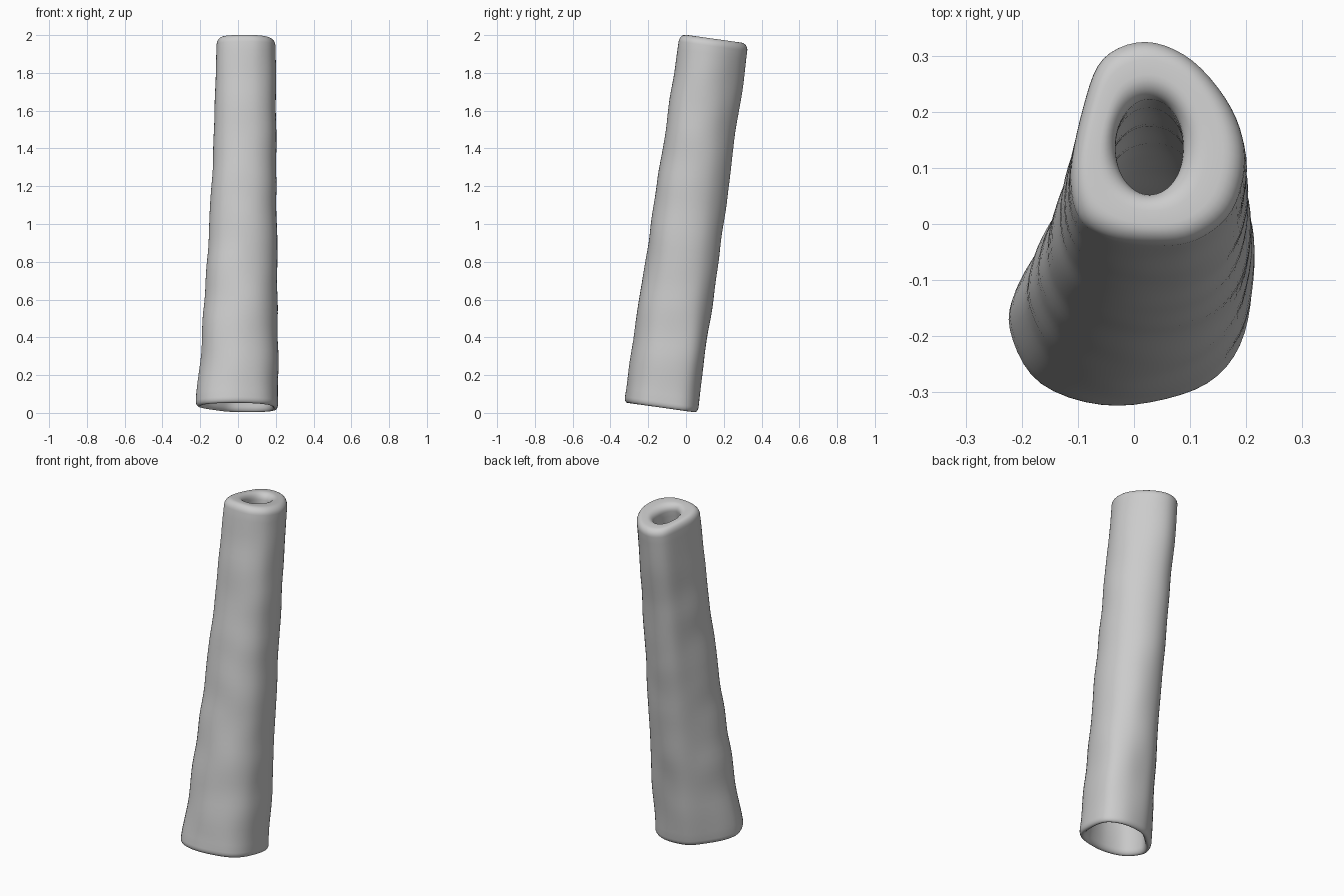
import bpy, bmesh, math
from mathutils import Vector, noise

if "Cube" in bpy.data.objects:
    bpy.data.objects.remove(bpy.data.objects["Cube"])

SIDES = 60
RINGS = 44
TILT = 0.14

# Outer cross-sections, anticlockwise from the left (+x) side
BOTTOM = [(.215, -.1), (.2, 0), (.13, .05), (.03, .06), (-.06, .04), (-.145, -.03),
          (-.205, -.11), (-.22, -.19), (-.165, -.285), (-.03, -.33), (.11, -.3), (.19, -.22)]
TOP = [(.2, .12), (.175, .21), (.105, .295), (.02, .33), (-.055, .3), (-.09, .21),
       (-.11, .1), (-.095, .02), (-.045, -.018), (.03, -.032), (.11, -.022), (.175, .03)]


def smooth_loop(points):
    """Resample a closed outline with a Catmull-Rom curve."""
    pts = [Vector(p) for p in points]
    n = len(pts)
    out = []
    for k in range(SIDES):
        i, u = divmod(k * n / SIDES, 1)
        i = int(i)
        a, b, c, d = (pts[(i + j) % n] for j in (-1, 0, 1, 2))
        out.append(b + (c - a) * (u / 2) + (2 * a - 5 * b + 4 * c - d) * (u * u / 2)
                   + (3 * b - a - 3 * c + d) * (u ** 3 / 2))
    return out


outer_low, outer_high = smooth_loop(BOTTOM), smooth_loop(TOP)
low_mid, high_mid = Vector((0, -.13)), Vector((.04, .145))

# Bore: a thin wall at the foot, a small oval at the top
inner_low = [p - (p - low_mid).normalized() * .035 for p in outer_low]
inner_high = [Vector((.028 + .062 * math.cos(a), .142 + .086 * math.sin(a)))
              for a in (math.tau * k / SIDES for k in range(SIDES))]


def blend(low, high, t):
    tx = t + .45 * t * (1 - t)
    return Vector((low.x + (high.x - low.x) * tx, low.y + (high.y - low.y) * t))


def ring(t, inward):
    """One closed ring; inward runs from 0 (outside) to 1 (bore)."""
    mid = blend(low_mid, high_mid, t)
    coords = []
    for k in range(SIDES):
        p = blend(outer_low[k], outer_high[k], t).lerp(
            blend(inner_low[k], inner_high[k], t), inward)
        z = .028 + 1.953 * t - TILT * (p.y - mid.y)
        # Gentle hand-formed unevenness
        bump = noise.noise(Vector((p.x * 5, p.y * 5, z * 5))) * .007
        p = p + (p - mid).normalized() * bump
        coords.append((p.x, p.y, z))
    return coords


# Path around the wall: up the outside, over the lip, down the bore, under the foot
path = [(.015 + .965 * i / RINGS, 0) for i in range(RINGS + 1)]
for i in range(1, 7):
    a = math.pi / 2 * i / 6
    path.append((.98 + .02 * math.sin(a), .36 * (1 - math.cos(a))))
path.append((1, .5))
for i in range(7):
    a = math.pi / 2 * i / 6
    path.append((.98 + .02 * math.cos(a), .62 + .38 * math.sin(a)))
path += [(.965 - .95 * i / RINGS, 1) for i in range(RINGS + 1)]
for i in range(1, 10):
    a = math.pi * i / 10
    path.append((.015 - .015 * math.sin(a), .5 + .5 * math.cos(a)))

bm = bmesh.new()
loops = [[bm.verts.new(c) for c in ring(t, f)] for t, f in path]
for i, lower in enumerate(loops):
    upper = loops[(i + 1) % len(loops)]
    for k in range(SIDES):
        j = (k + 1) % SIDES
        bm.faces.new((lower[k], lower[j], upper[j], upper[k]))
bmesh.ops.recalc_face_normals(bm, faces=bm.faces)

mesh = bpy.data.meshes.new("hollow_tube")
bm.to_mesh(mesh)
bm.free()
mesh.shade_smooth()

# Plain grey surface
grey = bpy.data.materials.new("plain_grey")
grey.use_nodes = True
colour = (.6, .6, .6, 1)
grey.diffuse_color = colour
grey.node_tree.nodes["Principled BSDF"].inputs["Base Color"].default_value = colour
mesh.materials.append(grey)

tube = bpy.data.objects.new("hollow_tube", mesh)
bpy.context.collection.objects.link(tube)
